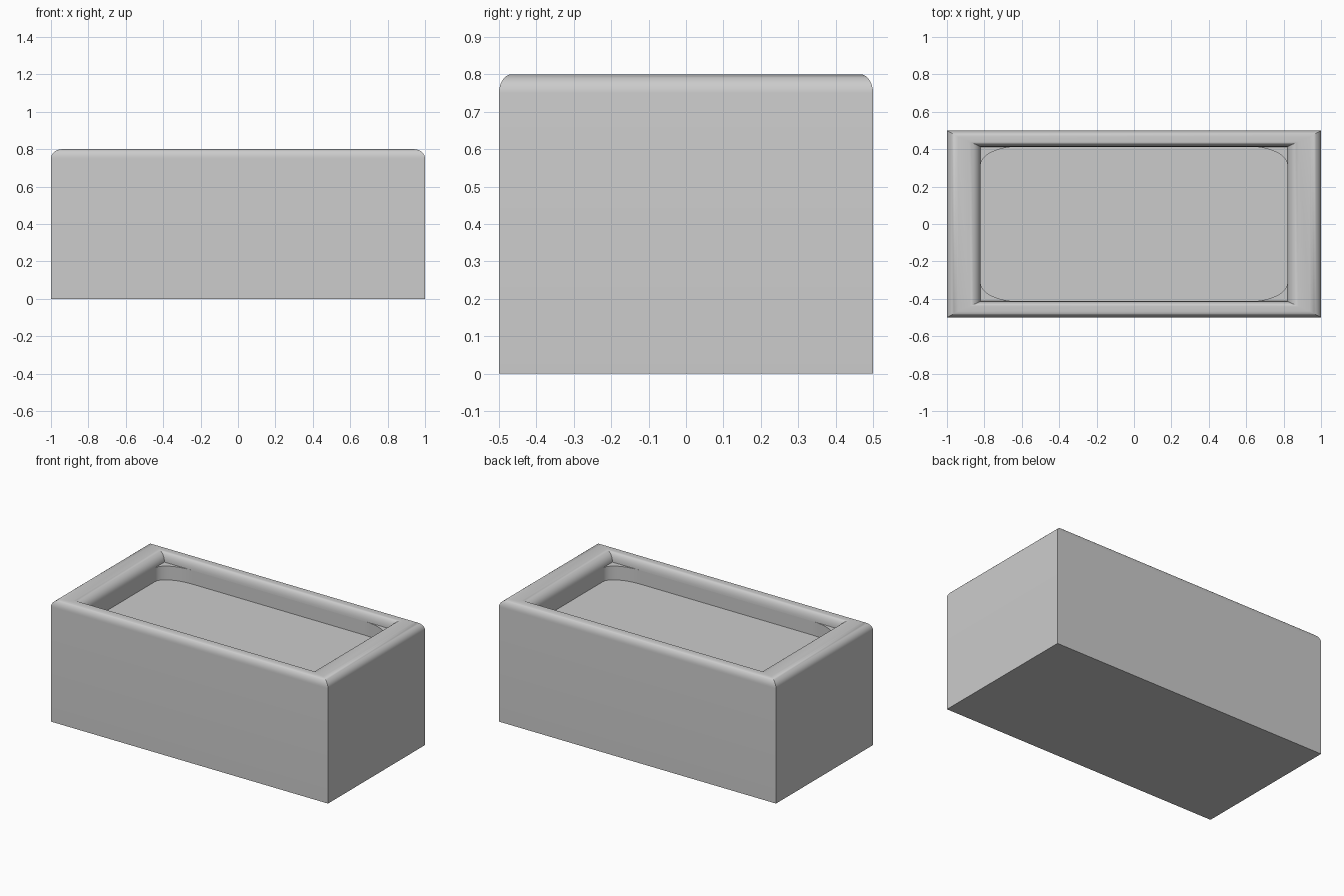
import bpy
import bmesh
from math import sin, cos, pi, radians

cube = bpy.data.objects.get("Cube")
if cube:
    bpy.data.objects.remove(cube, do_unlink=True)

stone = bpy.data.materials.new("plain grey")
stone.use_nodes = True
GREY = (0.6, 0.6, 0.6, 1)
stone.diffuse_color = GREY
stone.node_tree.nodes["Principled BSDF"].inputs["Base Color"].default_value = GREY

STEPS = 8
HX, HY, TOP = 1.0, 0.5, 0.8       # outer half sizes and height
PX, PY = 0.82, 0.413              # pocket half sizes
RX, RY = 0.2, 0.1                 # pocket corner radii
LEDGE, FLOOR = 0.74, 0.65


def finish(name, bm):
    """Turn a bmesh into a shaded object."""
    bmesh.ops.recalc_face_normals(bm, faces=bm.faces)
    mesh = bpy.data.meshes.new(name)
    bm.to_mesh(mesh)
    bm.free()
    mesh.materials.append(stone)
    obj = bpy.data.objects.new(name, mesh)
    bpy.context.collection.objects.link(obj)
    bpy.ops.object.select_all(action='DESELECT')
    obj.select_set(True)
    bpy.context.view_layer.objects.active = obj
    bpy.ops.object.shade_smooth_by_angle(angle=radians(30))
    return obj


def bridge(bm, a, b):
    for i in range(len(a)):
        j = (i + 1) % len(a)
        bm.faces.new((a[i], a[j], b[j], b[i]))


# Profile of the wall as half width, half depth, height
profile = [(HX, HY, 0)]
for i in range(STEPS + 1):
    t = i / STEPS * pi / 2
    profile.append((HX - 0.06 * (1 - cos(t)), HY - 0.034 * (1 - cos(t)),
                    TOP - 0.05 * (1 - sin(t))))
for i in range(STEPS + 1):
    t = i / STEPS * pi / 2
    profile.append((PX + 0.06 * cos(pi / 2 - t), PY + 0.028 * cos(pi / 2 - t),
                    LEDGE + 0.06 * sin(pi / 2 - t)))
rim_out, rim_in = profile[:STEPS + 2], profile[STEPS + 2:]
rim_in = [(PX + 0.06 * (1 - sin(i / STEPS * pi / 2)),
           PY + 0.028 * (1 - sin(i / STEPS * pi / 2)),
           LEDGE + 0.06 * cos(i / STEPS * pi / 2)) for i in range(STEPS + 1)]

# Outer box with its rounded rim
bm = bmesh.new()
rings = [[bm.verts.new((sx * x, sy * y, z))
          for sx, sy in ((1, 1), (-1, 1), (-1, -1), (1, -1))]
         for x, y, z in rim_out + rim_in]
bm.faces.new(rings[0])
for a, b in zip(rings, rings[1:]):
    bridge(bm, a, b)
finish("box_and_rim", bm)

# Pocket with rounded corners, flat floor and small corner ledges
bm = bmesh.new()
upper, lower = [], []
for k, (sx, sy) in enumerate(((1, 1), (-1, 1), (-1, -1), (1, -1))):
    arc = []
    for i in range(STEPS * 2 + 1):
        t = (k + i / (STEPS * 2)) * pi / 2
        x = sx * (PX - RX) + RX * cos(t)
        y = sy * (PY - RY) + RY * sin(t)
        arc.append(bm.verts.new((x, y, LEDGE)))
        lower.append(bm.verts.new((x, y, FLOOR)))
    corner = bm.verts.new((sx * PX, sy * PY, LEDGE))
    for a, b in zip(arc, arc[1:]):
        bm.faces.new((corner, b, a))
    upper += arc
bridge(bm, upper, lower)
bm.faces.new(lower)
obj = finish("pocket", bm)
# The open pocket must face inward, so its floor looks up
floor = max(obj.data.polygons, key=lambda p: p.area)
if floor.normal.z < 0:
    obj.data.flip_normals()
